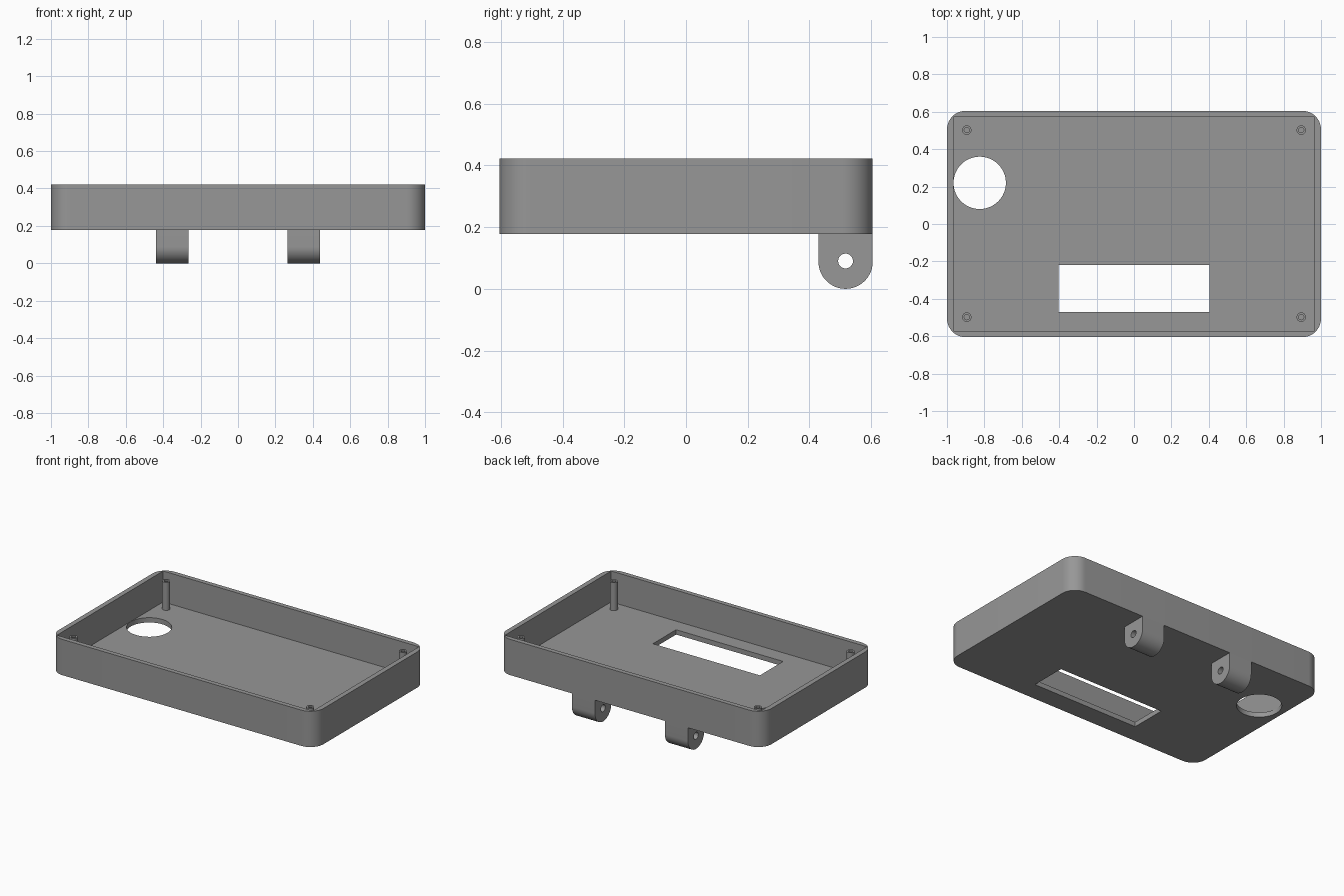
import bpy, bmesh, math

if "Cube" in bpy.data.objects:
    bpy.data.objects.remove(bpy.data.objects["Cube"])

grey = bpy.data.materials.new("mid grey")
grey.diffuse_color = (0.31, 0.31, 0.31, 1)
grey.use_nodes = True
grey.node_tree.nodes["Principled BSDF"].inputs["Base Color"].default_value = grey.diffuse_color

Z0, Z1, FLOOR = 0.178, 0.422, 0.211      # underside, rim, inside floor


def arc(cx, cy, r, a0, a1, n):
    return [(cx + r * math.cos(math.radians(a0 + (a1 - a0) * i / n)),
             cy + r * math.sin(math.radians(a0 + (a1 - a0) * i / n))) for i in range(n + 1)]


def circle(cx, cy, r, n):
    return arc(cx, cy, r, 0, 360, n)[:-1]


def rect(x0, x1, y0, y1):
    return [(x0, y0), (x1, y0), (x1, y1), (x0, y1)]


def prism(name, pts, lo, hi, along_x=False):
    """Extrude a counter-clockwise profile along z, or along x."""
    place = (lambda u, v, w: (w, u, v)) if along_x else (lambda u, v, w: (u, v, w))
    bm = bmesh.new()
    bottom = [bm.verts.new(place(u, v, lo)) for u, v in pts]
    top = [bm.verts.new(place(u, v, hi)) for u, v in pts]
    bm.faces.new(bottom[::-1])
    bm.faces.new(top)
    n = len(pts)
    for i in range(n):
        j = (i + 1) % n
        bm.faces.new((bottom[i], bottom[j], top[j], top[i]))
    mesh = bpy.data.meshes.new(name)
    bm.to_mesh(mesh)
    bm.free()
    mesh.materials.append(grey)
    obj = bpy.data.objects.new(name, mesh)
    bpy.context.collection.objects.link(obj)
    return obj


def select(obj):
    bpy.ops.object.select_all(action='DESELECT')
    obj.select_set(True)
    bpy.context.view_layer.objects.active = obj


def cut(obj, cutter):
    cutter.hide_render = True
    mod = obj.modifiers.new("cut", 'BOOLEAN')
    mod.operation, mod.solver, mod.object = 'DIFFERENCE', 'EXACT', cutter
    select(obj)
    bpy.ops.object.modifier_apply(modifier=mod.name)
    bpy.data.objects.remove(cutter)


def smooth(obj):
    select(obj)
    bpy.ops.object.shade_smooth_by_angle(angle=math.radians(30))


# Open tray with rounded outer corners and square inner corners
R = 0.1
outline = []
for sx, sy, a in ((1, 1, 0), (-1, 1, 90), (-1, -1, 180), (1, -1, 270)):
    outline += arc(sx * (1 - R), sy * (0.605 - R), R, a, a + 90, 12)
tray = prism("tray", outline, Z0, Z1)
cut(tray, prism("cavity_cutter", rect(-0.966, 0.966, -0.573, 0.573), FLOOR, 0.6))

# Round hole and display window through the floor
cut(tray, prism("round_cutter", circle(-0.825, 0.22, 0.14, 64), 0.1, 0.3))
cut(tray, prism("window_cutter", rect(-0.404, 0.404, -0.47, -0.22), 0.1, 0.3))
smooth(tray)

# Hollow screw posts in the corners
for x in (-0.894, 0.894):
    for y in (-0.498, 0.502):
        post = prism("screw_post", circle(x, y, 0.025, 32), FLOOR, 0.402)
        cut(post, prism("screw_cutter", circle(x, y, 0.014, 24), FLOOR + 0.01, 0.6))
        smooth(post)

# Hinge lugs under the back edge, with a pin hole
for x in (-0.351, 0.351):
    side = [(0.605, Z0)] + arc(0.517, 0.088, 0.088, 0, -180, 32) + [(0.429, Z0)]
    lug = prism("hinge_lug", side[::-1], x - 0.087, x + 0.087, along_x=True)
    cut(lug, prism("pin_cutter", circle(0.517, 0.09, 0.024, 32), x - 0.2, x + 0.2, along_x=True))
    smooth(lug)
